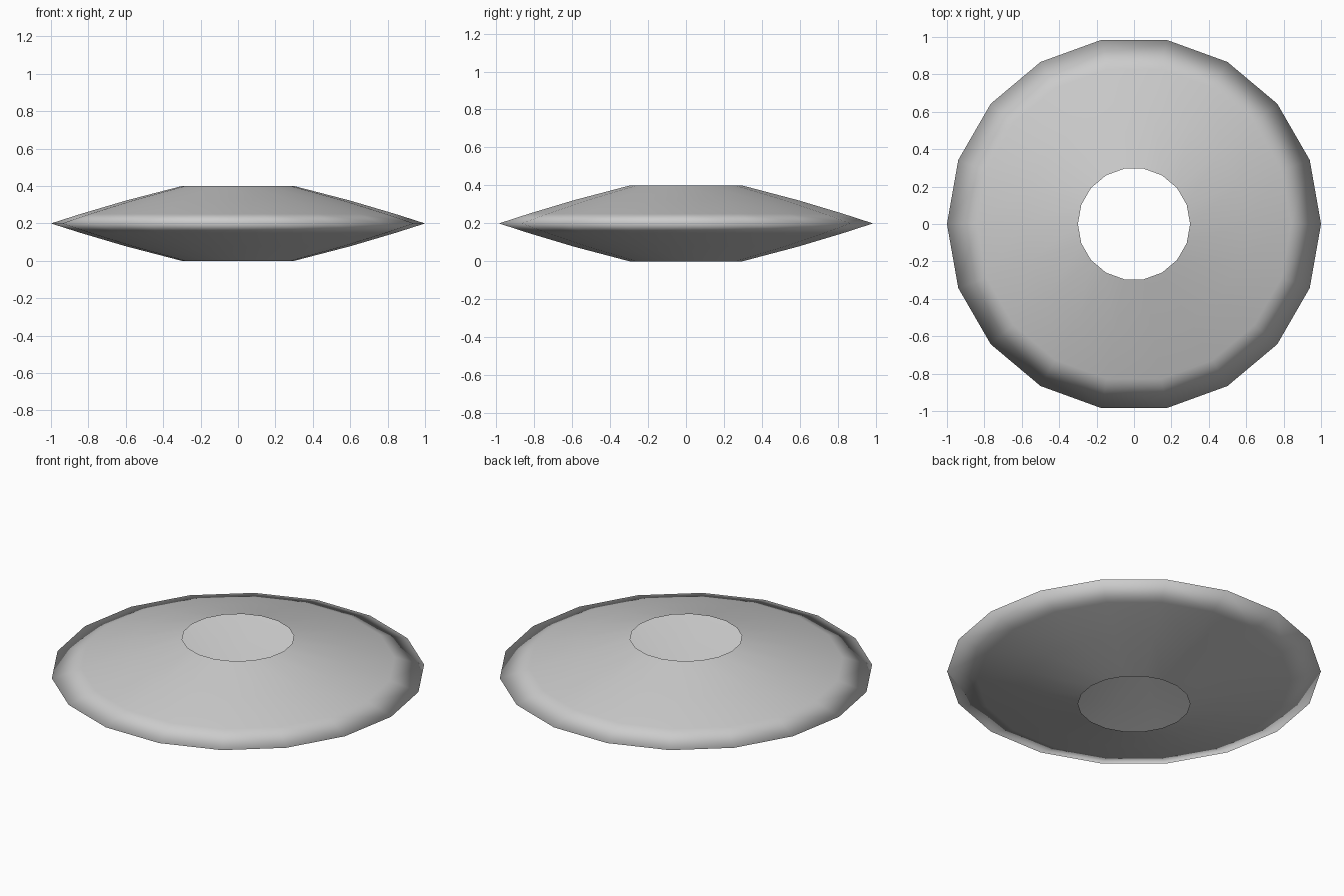
import bpy, bmesh
from math import cos, sin, tau

if "Cube" in bpy.data.objects:
    bpy.data.objects.remove(bpy.data.objects["Cube"])

SIDES = 18
# Upper half profile (radius, height), mirrored about the rim at z = 0.2
upper = [(0.3, 0.4), (0.6, 0.322), (0.84, 0.251)]
profile = upper + [(1.0, 0.2)] + [(r, 0.4 - z) for r, z in reversed(upper)]

# Hollow lens-shaped shell, open at the centre on both sides
bm = bmesh.new()
rings = [[bm.verts.new((r * cos(tau * i / SIDES), r * sin(tau * i / SIDES), z))
          for i in range(SIDES)] for r, z in profile]
for a, b in zip(rings, rings[1:]):
    for i in range(SIDES):
        j = (i + 1) % SIDES
        face = bm.faces.new((a[i], b[i], b[j], a[j]))
        face.smooth = True

mesh = bpy.data.meshes.new("disc_shell")
bm.to_mesh(mesh)
bm.free()
bpy.context.collection.objects.link(bpy.data.objects.new("disc_shell", mesh))
